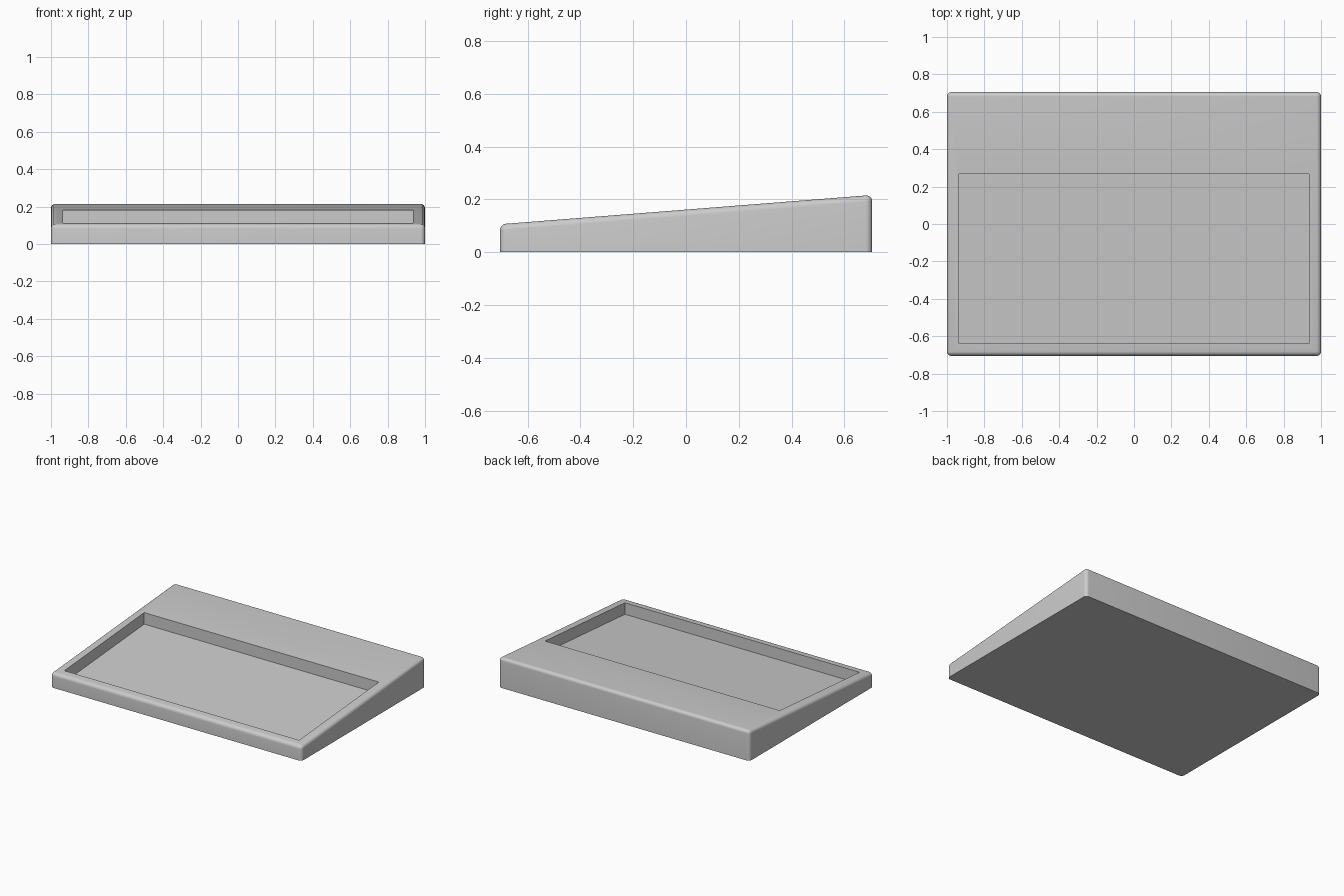
import bpy, bmesh
from mathutils import Vector

if "Cube" in bpy.data.objects:
    bpy.data.objects.remove(bpy.data.objects["Cube"])

SLOPE, MID = 0.0785, 0.161


def top(y):
    return MID + SLOPE * y


def wedge(name, x, y0, y1, low, high, radius=0.0):
    """Box whose bottom and top heights are functions of y; rounded above its base."""
    bm = bmesh.new()
    bmesh.ops.create_cube(bm, size=2)
    for v in bm.verts:
        y = y1 if v.co.y > 0 else y0
        v.co = Vector((x * v.co.x, y, high(y) if v.co.z > 0 else low(y)))
    if radius:
        edges = [e for e in bm.edges if max(v.co.z for v in e.verts) > 0.01]
        bmesh.ops.bevel(bm, geom=edges, offset=radius, segments=6, profile=0.5,
                        affect='EDGES', clamp_overlap=True)
        # keep the base flat on the ground
        for v in bm.verts:
            v.co.z = max(v.co.z, 0.0)
    bmesh.ops.recalc_face_normals(bm, faces=bm.faces)
    mesh = bpy.data.meshes.new(name)
    bm.to_mesh(mesh)
    bm.free()
    ob = bpy.data.objects.new(name, mesh)
    bpy.context.collection.objects.link(ob)
    return ob


# Sloped body with rounded top and corner edges
body = wedge("sloped_body", 1.0, -0.705, 0.705, lambda y: 0.0, top, 0.024)

# Recess parallel to the sloped top
cutter = wedge("recess_cutter", 0.935, -0.64, 0.268,
               lambda y: top(y) - 0.083, lambda y: top(y) + 0.1)
cutter.hide_render = True
cutter.hide_set(True)

cut = body.modifiers.new("recess", 'BOOLEAN')
cut.operation = 'DIFFERENCE'
cut.solver = 'EXACT'
cut.object = cutter

bpy.context.view_layer.objects.active = body
body.select_set(True)
bpy.ops.object.modifier_apply(modifier=cut.name)
bpy.data.objects.remove(cutter)
bpy.ops.object.shade_smooth_by_angle(angle=0.6)
